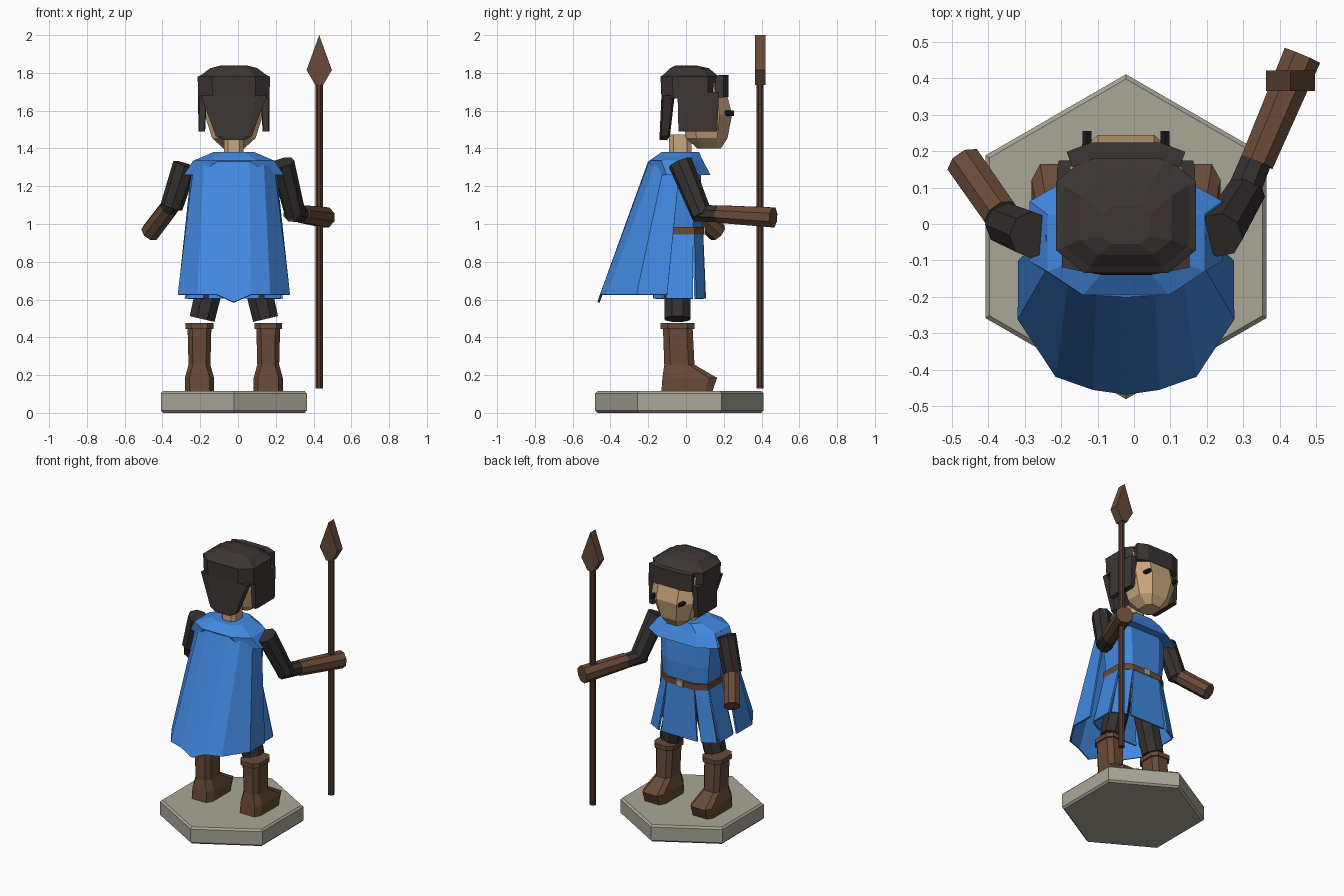
import bpy, bmesh, math
from mathutils import Vector

if "Cube" in bpy.data.objects:
    bpy.data.objects.remove(bpy.data.objects["Cube"], do_unlink=True)

CX = -0.022  # centre line of the figure


def material(name, rgb):
    m = bpy.data.materials.new(name)
    m.use_nodes = True
    m.diffuse_color = (*rgb, 1)
    m.node_tree.nodes["Principled BSDF"].inputs["Base Color"].default_value = (*rgb, 1)
    return m


BLUE = material("blue cloth", (0.055, 0.25, 0.75))
LEATHER = material("brown leather", (0.14, 0.068, 0.038))
WOOD = material("dark wood", (0.09, 0.04, 0.026))
DARK = material("charcoal cloth", (0.035, 0.03, 0.028))
HAIR = material("dark hair", (0.046, 0.036, 0.034))
SKIN = material("skin", (0.6, 0.39, 0.2))
STONE = material("grey stone", (0.4, 0.38, 0.31))
BLACK = material("black", (0.012, 0.01, 0.01))


def finish(name, bm, mat):
    mesh = bpy.data.meshes.new(name)
    bmesh.ops.recalc_face_normals(bm, faces=bm.faces[:])
    bm.to_mesh(mesh)
    bm.free()
    mesh.materials.append(mat)
    ob = bpy.data.objects.new(name, mesh)
    bpy.context.collection.objects.link(ob)
    return ob


def loft(name, rings, mat, closed=True):
    """Skin a stack of rings; a closed loft gets end caps, an open one is a strip."""
    bm = bmesh.new()
    rows = [[bm.verts.new(p) for p in r] for r in rings]
    n = len(rows[0])
    for a, b in zip(rows, rows[1:]):
        for i in range(n if closed else n - 1):
            j = (i + 1) % n
            bm.faces.new((a[i], a[j], b[j], b[i]))
    if closed:
        bm.faces.new(rows[0][::-1])
        bm.faces.new(rows[-1])
    return finish(name, bm, mat)


def slab(z, y0, y1, hx, cut=0.4, x=CX):
    """Rectangle with cut corners at height z."""
    cy, hy = (y0 + y1) / 2, (y1 - y0) / 2
    k = 1 - cut
    signs = [(1, -k), (1, k), (k, 1), (-k, 1), (-1, k), (-1, -k), (-k, -1), (k, -1)]
    return [(x + sx * hx, cy + sy * hy, z) for sx, sy in signs]


def limb(name, path, mat, n=8):
    """Tube along points given as (x, y, z, radius)."""
    pts = [Vector(p[:3]) for p in path]
    rings = []
    for i, p in enumerate(pts):
        d = (pts[min(i + 1, len(pts) - 1)] - pts[max(i - 1, 0)]).normalized()
        u = d.cross(Vector((0, 0, 1)) if abs(d.z) < 0.95 else Vector((0, 1, 0))).normalized()
        v = d.cross(u)
        angles = [math.tau * (k + 0.5) / n for k in range(n)]
        rings.append([p + path[i][3] * (u * math.cos(a) + v * math.sin(a)) for a in angles])
    return loft(name, rings, mat)


def thicken(ob, t):
    mod = ob.modifiers.new("Thickness", "SOLIDIFY")
    mod.thickness, mod.offset = t, 0


def box(name, x, y, z, size, mat):
    bm = bmesh.new()
    bmesh.ops.create_cube(bm, size=1)
    bmesh.ops.scale(bm, vec=size, verts=bm.verts)
    bmesh.ops.translate(bm, vec=(x, y, z), verts=bm.verts)
    return finish(name, bm, mat)


# Hexagonal base with bevelled rims
def hexagon(z, r):
    return [(CX + r * math.sin(math.tau * i / 6), -0.035 + r * math.cos(math.tau * i / 6), z)
            for i in range(6)]


loft("base", [hexagon(0, 0.433), hexagon(0.012, 0.446), hexagon(0.103, 0.446),
              hexagon(0.115, 0.433)], STONE)

# Boots, cuffs and legs
for side, s in (("left", 1), ("right", -1)):
    bx = CX + s * 0.182
    loft(side + "_boot", [slab(0.115, -0.13, 0.14, 0.077, 0.3, bx), slab(0.185, -0.125, 0.165, 0.077, 0.3, bx),
                          slab(0.255, -0.115, 0.045, 0.058, 0.4, bx), slab(0.45, -0.122, 0.035, 0.063, 0.4, bx)],
         LEATHER)
    loft(side + "_boot_cuff", [slab(0.445, -0.135, 0.045, 0.073, 0.4, bx),
                               slab(0.475, -0.135, 0.045, 0.073, 0.4, bx)], LEATHER)
    limb(side + "_leg", [(CX + s * 0.085, -0.045, 0.85, 0.08), (CX + s * 0.168, -0.045, 0.497, 0.073)], DARK)

# Tunic body, belt and buckle
loft("torso", [slab(0.93, -0.14, 0.08, 0.165), slab(1.1, -0.145, 0.088, 0.18),
               slab(1.31, -0.15, 0.075, 0.19)], BLUE)
loft("belt", [slab(0.945, -0.155, 0.094, 0.18), slab(0.985, -0.155, 0.094, 0.18)], LEATHER)
box("buckle", CX, 0.097, 0.965, (0.05, 0.012, 0.04), STONE)

# Skirt made of separate flaring panels
top, hem = slab(0.96, -0.145, 0.085, 0.17), slab(0.605, -0.17, 0.1, 0.255)
bm = bmesh.new()
for i in range(8):
    j = (i + 1) % 8
    a, b = Vector(hem[i]), Vector(hem[j])
    quad = (top[i], top[j], b.lerp(a, 0.06), a.lerp(b, 0.06))
    bm.faces.new([bm.verts.new(p) for p in quad])
thicken(finish("skirt", bm, BLUE), 0.012)

# Cape, mirrored about its middle fold
half_top = [(0.215, -0.03), (0.205, -0.11), (0.155, -0.155), (0.08, -0.19)]
half_hem = [(0.29, -0.1), (0.292, -0.26), (0.19, -0.415), (0.09, -0.45)]


def fold(half, mid_y, z, mid_z):
    right = [(CX + x, y, z) for x, y in half]
    return right + [(CX, mid_y, mid_z)] + [(CX - x, y, z) for x, y in half[::-1]]


thicken(loft("cape", [fold(half_top, -0.195, 1.33, 1.33), fold(half_hem, -0.463, 0.625, 0.585)],
             BLUE, closed=False), 0.012)

# Shoulder mantle
loft("mantle", [slab(1.26, -0.17, 0.13, 0.265, 0.45), slab(1.335, -0.195, 0.09, 0.215, 0.45),
                slab(1.38, -0.13, 0.07, 0.11, 0.45)], BLUE)

# Neck, head and eyes
loft("neck", [slab(1.36, -0.09, 0.03, 0.052), slab(1.475, -0.09, 0.03, 0.052)], SKIN)
loft("head", [slab(1.4, 0.06, 0.185, 0.055), slab(1.455, 0.0, 0.22, 0.115, 0.5),
              slab(1.58, -0.02, 0.244, 0.155, 0.5), slab(1.75, -0.02, 0.2, 0.155, 0.5)], SKIN)
for s in (1, -1):
    limb("eye", [(CX + s * 0.107, 0.19, 1.587, 0.016), (CX + s * 0.107, 0.255, 1.587, 0.014)], BLACK, 6)

# Hair: cap, fringe, side locks and back panel
loft("hair_cap", [slab(1.665, -0.13, 0.175, 0.188), slab(1.78, -0.135, 0.18, 0.192),
                  slab(1.835, -0.06, 0.055, 0.07), ], HAIR).data
loft("hair_crown", [slab(1.775, -0.135, 0.18, 0.19), slab(1.825, -0.085, 0.12, 0.125),
                    slab(1.84, -0.055, 0.05, 0.065)], HAIR)
fringe = [(-0.155, 0.165), (-0.09, 0.19), (0.09, 0.19), (0.155, 0.165)]
thicken(loft("fringe", [[(CX + x, y + 0.012, z - 0.2 * abs(x) ** 2) for x, y in fringe]
                        for z in (1.675, 1.79)], HAIR, closed=False), 0.045)
for s in (1, -1):
    loft("side_lock", [slab(1.49, -0.04, 0.165, 0.018, 0.2, CX + s * 0.17),
                       slab(1.7, -0.045, 0.175, 0.024, 0.2, CX + s * 0.165)], HAIR)
loft("back_hair", [slab(1.445, -0.14, -0.1, 0.06, 0.3), slab(1.465, -0.14, -0.085, 0.095, 0.3),
                   slab(1.68, -0.13, -0.06, 0.175, 0.3)], HAIR)

# Arm holding the spear
limb("spear_upper_arm", [(0.235, -0.03, 1.325, 0.065), (0.305, 0.085, 1.045, 0.056)], DARK)
limb("spear_forearm", [(0.285, 0.05, 1.06, 0.05), (0.35, 0.21, 1.05, 0.045)], DARK)
limb("spear_gauntlet", [(0.338, 0.17, 1.053, 0.05), (0.462, 0.462, 1.035, 0.057)], LEATHER)

# Lowered arm
limb("low_upper_arm", [(-0.28, -0.03, 1.315, 0.065), (-0.352, 0.0, 1.09, 0.06)], DARK)
limb("low_forearm", [(-0.335, -0.02, 1.12, 0.05), (-0.4, 0.07, 1.04, 0.045)], DARK)
limb("low_gauntlet", [(-0.365, 0.025, 1.085, 0.052), (-0.465, 0.168, 0.955, 0.053)], LEATHER)

# Spear: shaft and flat diamond head
limb("spear_shaft", [(0.43, 0.392, 0.13, 0.021), (0.43, 0.392, 1.78, 0.021)], WOOD)
diamond = [(0, 2.0), (0.067, 1.815), (0.02, 1.735), (-0.02, 1.735), (-0.067, 1.815)]
loft("spear_head", [[(0.43 + x, y, z) for x, z in diamond] for y in (0.365, 0.422)], LEATHER)
